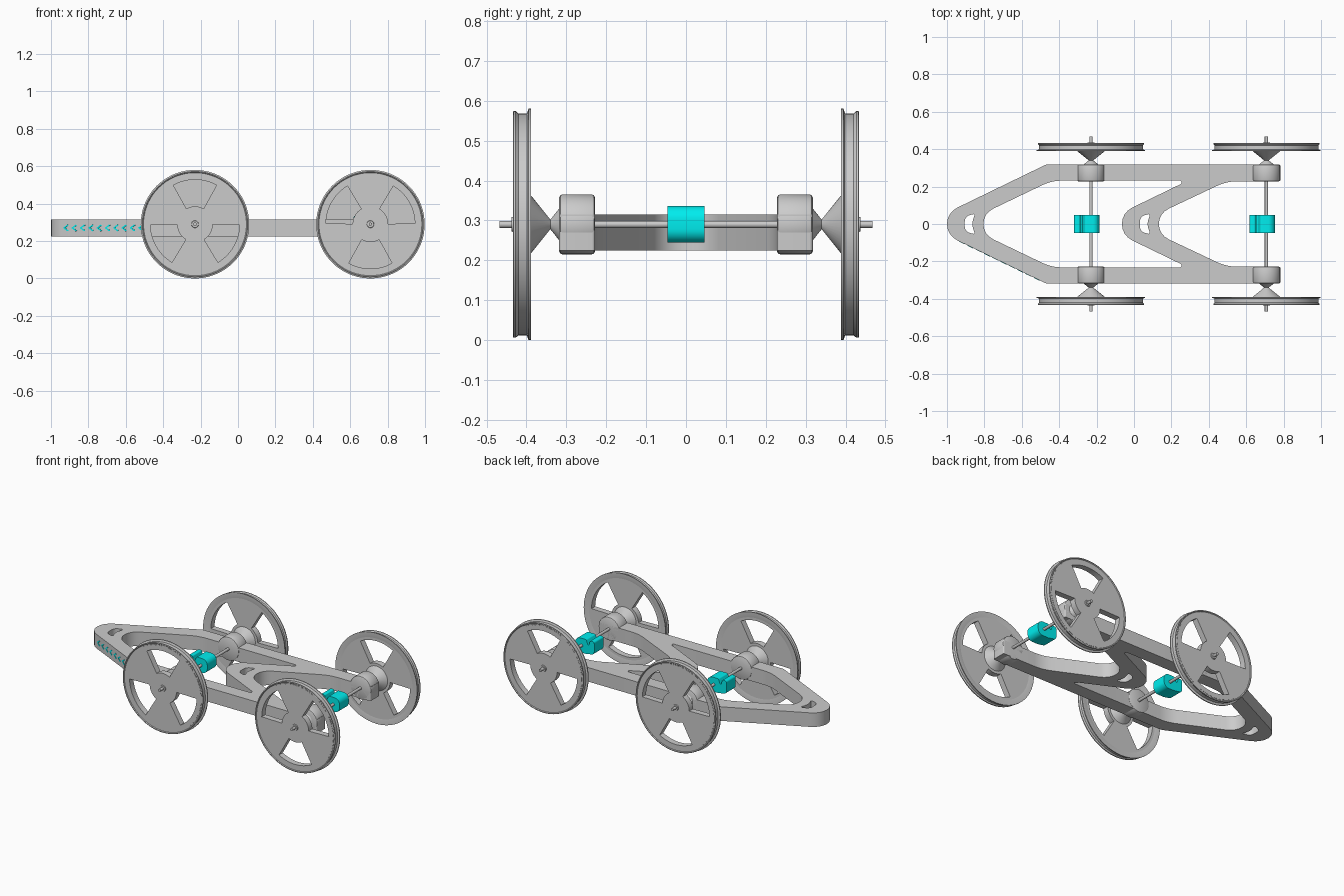
import bpy, bmesh, math
from mathutils import Vector, Matrix

if "Cube" in bpy.data.objects:
    bpy.data.objects.remove(bpy.data.objects["Cube"])

AXLE_Z = 0.29
AXLES = (-0.23, 0.708)
teal = bpy.data.materials.new("teal")
teal.diffuse_color = (0.0, 0.85, 0.86, 1)
teal.use_nodes = True
teal.node_tree.nodes["Principled BSDF"].inputs["Base Color"].default_value = teal.diffuse_color


def add_object(name, bm, mat=None):
    bmesh.ops.recalc_face_normals(bm, faces=bm.faces)
    me = bpy.data.meshes.new(name)
    bm.to_mesh(me)
    bm.free()
    if mat:
        me.materials.append(mat)
    ob = bpy.data.objects.new(name, me)
    bpy.context.collection.objects.link(ob)
    return ob


def fillet(corners, seg=8):
    """Closed outline from (x, y, radius) corners."""
    out = []
    for i, (x, y, r) in enumerate(corners):
        p = Vector((x, y))
        u = (Vector(corners[i - 1][:2]) - p).normalized()
        v = (Vector(corners[(i + 1) % len(corners)][:2]) - p).normalized()
        half = u.angle(v) / 2
        c = p + (u + v).normalized() * r / math.sin(half)
        s = p + u * (r / math.tan(half)) - c
        e = p + v * (r / math.tan(half)) - c
        a0 = math.atan2(s.y, s.x)
        d = math.atan2(e.y, e.x) - a0
        d = (d + math.pi) % (2 * math.pi) - math.pi
        for k in range(seg + 1):
            a = a0 + d * k / seg
            out.append((c.x + r * math.cos(a), c.y + r * math.sin(a)))
    return out


def mirrored(half):
    """Complete a half outline that starts and ends on the centre line."""
    return half + [(x, -y, r) for x, y, r in half[-2:0:-1]]


def prism(name, loops, depth, matrix, mat=None):
    """Fill outlines (with holes) and extrude along local z."""
    bm = bmesh.new()
    edges = []
    for loop in loops:
        vs = [bm.verts.new((x, y, 0)) for x, y in loop]
        edges += [bm.edges.new((vs[i - 1], vs[i])) for i in range(len(vs))]
    bmesh.ops.triangle_fill(bm, edges=edges, use_beauty=True, normal=(0, 0, 1))
    ext = bmesh.ops.extrude_face_region(bm, geom=bm.faces[:], use_keep_orig=True)
    bmesh.ops.translate(bm, vec=(0, 0, depth),
                        verts=[g for g in ext["geom"] if isinstance(g, bmesh.types.BMVert)])
    bm.transform(matrix)
    return add_object(name, bm, mat)


def lathe(name, profile, steps, closed=False):
    """Spin (radius, y) points about the y axis."""
    bm = bmesh.new()
    vs = [bm.verts.new((r, y, 0)) for r, y in profile]
    es = [bm.edges.new(p) for p in zip(vs, vs[1:])]
    if closed:
        es.append(bm.edges.new((vs[-1], vs[0])))
    bmesh.ops.spin(bm, geom=vs + es, axis=(0, 1, 0), cent=(0, 0, 0),
                   angle=2 * math.pi, steps=steps)
    bmesh.ops.remove_doubles(bm, verts=bm.verts, dist=1e-5)
    return add_object(name, bm)


def copy(ob, name):
    new = ob.copy()
    new.name = name
    bpy.context.collection.objects.link(new)
    return new


def along_y(y):
    """Local x,y -> world x,z ; local z -> world -y."""
    return Matrix(((1, 0, 0, 0), (0, 0, -1, y), (0, 1, 0, 0), (0, 0, 0, 1)))


# Chassis: two V noses joined by side rails
outer = mirrored([(-1.125, 0, .097), (-.47, .318, .03), (.78, .318, .008),
                  (.78, .228, .008), (.495, .228, .25), (.012, 0, .09)])
middle = mirrored([(-.923, 0, .09), (-.44, .232, .25), (.288, .232, .01), (-.19, 0, .097)])


def slot(dx):
    return [(-.85 + dx, .055, .006), (-.905 + dx, .04, .035), (-.905 + dx, -.04, .035),
            (-.85 + dx, -.055, .006), (-.868 + dx, 0, .08)]


prism("chassis", [fillet(o) for o in (outer, middle, slot(0), slot(.937))],
      .09, Matrix.Translation((0, 0, .225)))

# Wheel parts, modelled on the +y side around the origin
rim = lathe("wheel_rim", [(.255, .393), (.282, .389), (.29, .389), (.29, .395), (.278, .399),
                          (.278, .42), (.284, .427), (.284, .433), (.279, .434),
                          (.275, .43), (.255, .43)], 72, True)
circle = [(.27 * math.cos(math.tau * i / 72), .27 * math.sin(math.tau * i / 72)) for i in range(72)]
windows = []
for mid in (30, 150, 270):
    # straight spoke edges with curved inner and outer ends
    arc = lambda r, w: [(r * math.cos(math.radians(mid + w * k / 6)),
                         r * math.sin(math.radians(mid + w * k / 6))) for k in range(-6, 7)]
    windows.append(arc(.238, 29) + arc(.095, 29)[::-1])
web = prism("wheel_web", [circle] + windows, .038, along_y(.431))
hub = lathe("wheel_hub", [(0, .318), (.04, .318), (.012, .34), (.078, .393), (0, .393)], 40)
cap = lathe("wheel_cap", [(0, .43), (.02, .43), (.018, .437), (0, .437)], 24)
boss = lathe("axle_boss", [(0, .228), (.067, .228), (.073, .231), (.075, .236), (.075, .31),
                           (.073, .315), (.067, .318), (0, .318)], 48)
axle = lathe("axle", [(0, -.468), (.009, -.468), (.009, .468), (0, .468)], 16)

# Place the wheel sets: opposite wheels are turned half round
parts = [rim, web, hub, cap, boss]
for i, x in enumerate(AXLES):
    for side in (0, 1):
        for p in parts:
            ob = copy(p, f"{p.name}_{'rear' if i else 'front'}_{'near' if side else 'far'}")
            spin = Matrix.Rotation(math.radians(60 * i), 4, 'Y')
            ob.matrix_world = (Matrix.Translation((x, 0, AXLE_Z))
                               @ Matrix.Rotation(math.pi * side, 4, 'X') @ spin)
    copy(axle, f"axle_{i + 1}").location = (x, 0, AXLE_Z)
for p in parts + [axle]:
    bpy.data.objects.remove(p)

# Teal axle hooks
hook = fillet([(.045, .046, .035), (.045, -.046, .035), (-.03, -.046, .02), (-.09, -.035, .02),
               (-.09, .046, .012), (-.06, .046, .008), (-.05, .005, .005), (-.032, .046, .01)])
for i, x in enumerate(AXLES):
    h = prism(f"axle_hook_{i + 1}", [hook], .094, along_y(.047), teal)
    h.location = (x, 0, AXLE_Z)
    b = h.modifiers.new("bevel", 'BEVEL')
    b.width, b.segments, b.limit_method, b.angle_limit = .004, 2, 'ANGLE', math.radians(60)

# Teal chevron strip along the near side of the nose
d = Vector((.655, -.318, 0)).normalized()
n = Vector((d.y, -d.x, 0))
for i in range(10):
    x = -.935 + i * .0445
    o = Vector((x, -.318 * (x + 1.125) / .655, .27)) - n * .002
    m = Matrix(((d.x, 0, n.x, o.x), (d.y, 0, n.y, o.y), (0, 1, 0, o.z), (0, 0, 0, 1)))
    prism(f"chevron_{i + 1}", [[(0, 0), (.026, .018), (.034, .014), (.012, 0),
                                (.034, -.014), (.026, -.018)]], .004, m, teal)

# Smooth curved surfaces, keep edges crisp
for ob in bpy.context.collection.objects:
    ob.select_set(True)
    bpy.context.view_layer.objects.active = ob
bpy.ops.object.shade_smooth_by_angle(angle=math.radians(30))
